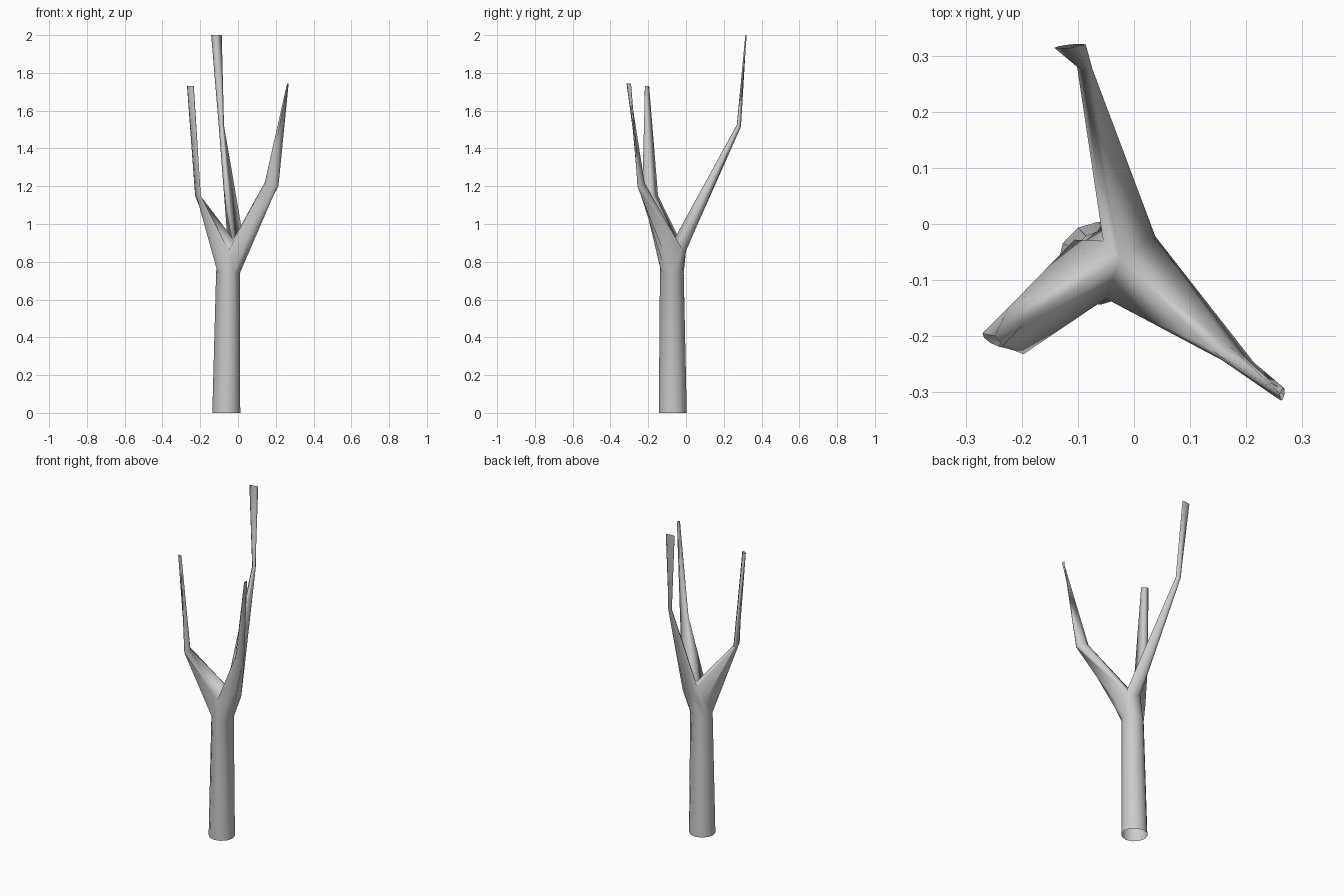
import bpy, bmesh, math
from mathutils import Vector

cube = bpy.data.objects.get("Cube")
if cube:
    bpy.data.objects.remove(cube, do_unlink=True)

SIDES = 12
START = math.radians(31)  # direction of the first crotch


def trunk_ring(x, y, z, radius):
    """Level ring of trunk points, starting at the first crotch."""
    return [Vector((x + radius * math.cos(START + math.tau * i / SIDES),
                    y + radius * math.sin(START + math.tau * i / SIDES), z))
            for i in range(SIDES)]


def branch_section(centre, wide, inner):
    """Flattened section: five points round the outside, one inside."""
    c, w, n = Vector(centre), Vector(wide), Vector(inner)
    arc = [c + w * math.cos(math.pi * k / 4) - n * math.sin(math.pi * k / 4)
           for k in range(5)]
    return arc + [c + n]


def loft(bm, low, high):
    """Join two closed loops of vertices with quads."""
    count = len(low)
    for i in range(count):
        j = (i + 1) % count
        bm.faces.new((low[i], low[j], high[j], high[i]))


bm = bmesh.new()


def add(points):
    return [bm.verts.new(p) for p in points]


# Open trunk, from the ground to the collar under the branches
base = add(trunk_ring(-0.062, -0.07, 0, 0.074))
collar_points = trunk_ring(-0.053, -0.075, 0.74, 0.063)
collar = add(collar_points)
loft(bm, base, collar)

# Fork: the collar with its crotches and the back branch's root raised
raised = {0: (0.038, -0.022, 0.87), 1: (0.005, -0.003, 0.85),
          2: (-0.03, 0.0, 0.86), 3: (-0.052, -0.008, 0.87),
          4: (-0.055, -0.03, 0.91), 5: (-0.106, -0.028, 0.83),
          8: (-0.05, -0.133, 0.86)}
fork = add([Vector(raised.get(i, p)) for i, p in enumerate(collar_points)])
loft(bm, collar, fork)
middle = bm.verts.new((-0.025, -0.062, 0.92))

# Branches: an elbow and an open tip each, as (centre, wide axis, inner axis)
branches = [
    # back branch
    [((-0.088, 0.28, 1.52), (0.014, -0.004, 0), (0, -0.011, 0.005)),
     ((-0.114, 0.317, 2.0), (0.028, 0.003, 0), (0, -0.003, 0))],
    # front branch on the -x side
    [((-0.21, -0.19, 1.15), (-0.013, 0.042, 0), (0.011, 0.01, 0)),
     ((-0.252, -0.206, 1.73), (-0.018, 0.011, 0), (0.004, 0.006, 0))],
    # front branch on the +x side
    [((0.178, -0.237, 1.21), (-0.036, 0.01, 0.01), (-0.006, 0.018, 0.008)),
     ((0.264, -0.303, 1.745), (-0.002, -0.012, 0), (-0.004, 0.001, 0))],
]
for b, (elbow_spec, tip_spec) in enumerate(branches):
    root = [fork[(4 * b + k) % SIDES] for k in range(5)] + [middle]
    elbow = add(branch_section(*elbow_spec))
    tip = add(branch_section(*tip_spec))
    loft(bm, root, elbow)
    loft(bm, elbow, tip)

bmesh.ops.remove_doubles(bm, verts=bm.verts[:], dist=0.0005)
bmesh.ops.triangulate(bm, faces=[f for f in bm.faces if len(f.verts) == 4])
bmesh.ops.recalc_face_normals(bm, faces=bm.faces[:])

# Smooth all over
for face in bm.faces:
    face.smooth = True

mesh = bpy.data.meshes.new("tree_trunk")
bm.to_mesh(mesh)
bm.free()
tree = bpy.data.objects.new("tree_trunk", mesh)
bpy.context.collection.objects.link(tree)

# One plain grey
grey = bpy.data.materials.new("pale_grey")
grey.use_nodes = True
colour = (0.6, 0.6, 0.6, 1)
grey.diffuse_color = colour
grey.node_tree.nodes["Principled BSDF"].inputs["Base Color"].default_value = colour
mesh.materials.append(grey)
